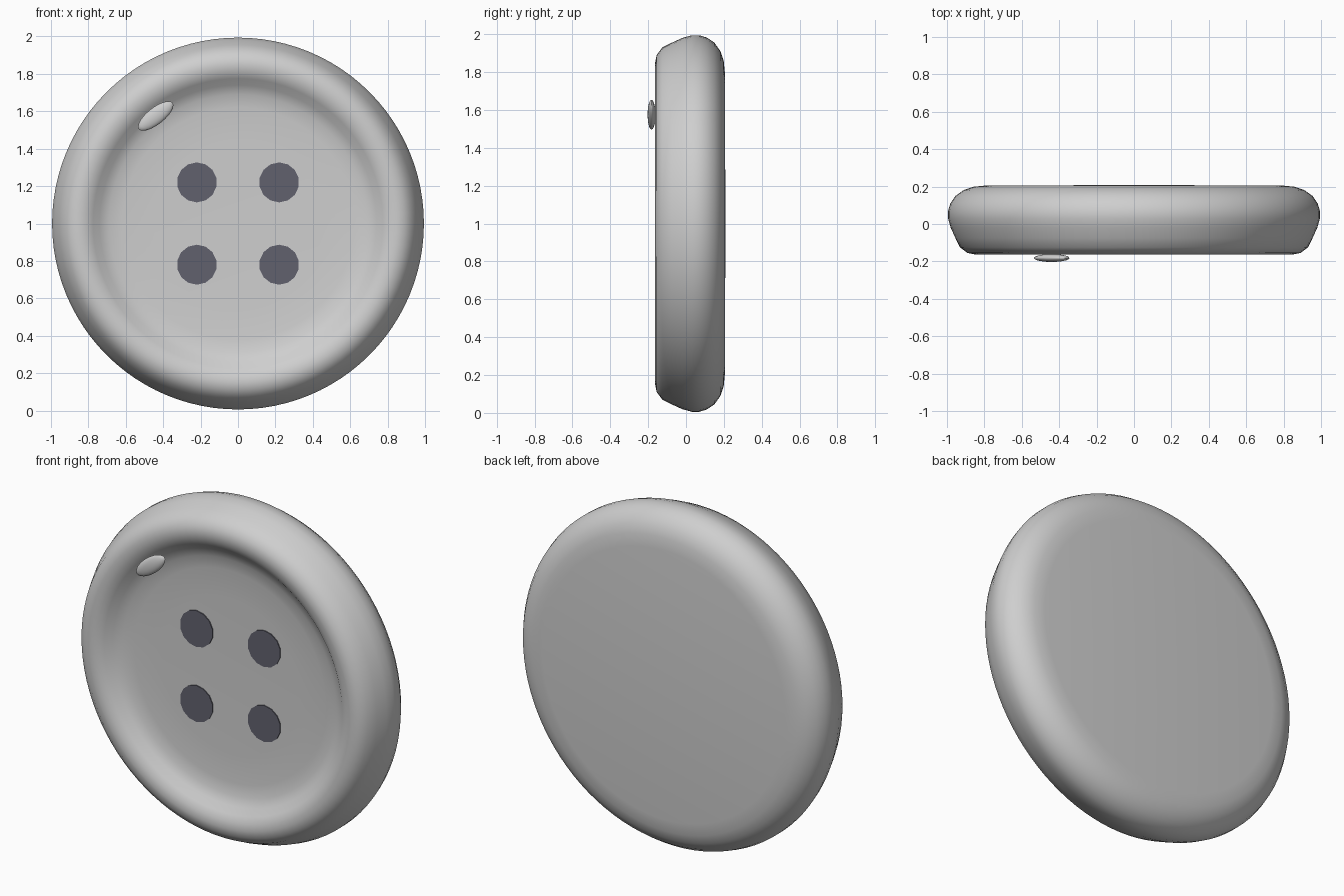
import bpy, bmesh, math
from mathutils import Matrix, Vector

cube = bpy.data.objects.get("Cube")
if cube:
    bpy.data.objects.remove(cube, do_unlink=True)

CENTRE = Vector((0, 0, 1))


def material(name, colour):
    mat = bpy.data.materials.new(name)
    mat.use_nodes = True
    mat.diffuse_color = (*colour, 1)
    mat.node_tree.nodes["Principled BSDF"].inputs["Base Color"].default_value = (*colour, 1)
    return mat


def finish(bm, name, mat, angle):
    bmesh.ops.recalc_face_normals(bm, faces=bm.faces)
    mesh = bpy.data.meshes.new(name)
    bm.to_mesh(mesh)
    bm.free()
    mesh.materials.append(mat)
    obj = bpy.data.objects.new(name, mesh)
    bpy.context.collection.objects.link(obj)
    bpy.ops.object.select_all(action="DESELECT")
    obj.select_set(True)
    bpy.context.view_layer.objects.active = obj
    bpy.ops.object.shade_smooth_by_angle(angle=math.radians(angle))
    return obj


grey = material("light grey", (0.62, 0.62, 0.62))
dark = material("dark slate", (0.12, 0.12, 0.155))

# Button body: (radius, depth) profile from dished floor, over the rim, to the back
profile = [(0, -.067), (.45, -.067), (.62, -.073), (.69, -.082), (.74, -.105),
           (.775, -.137), (.81, -.156), (.85, -.163), (.89, -.155), (.93, -.125),
           (.955, -.075), (.98, -.02), (.994, .03), (.994, .07), (.982, .11),
           (.955, .15), (.91, .182), (.86, .199), (.79, .206), (0, .208)]
bm = bmesh.new()
verts = [bm.verts.new((r, y, 1)) for r, y in profile]
edges = [bm.edges.new(pair) for pair in zip(verts, verts[1:])]
bmesh.ops.spin(bm, geom=verts + edges, cent=CENTRE, axis=(0, 1, 0),
               angle=math.tau, steps=96)
bmesh.ops.remove_doubles(bm, verts=bm.verts, dist=1e-4)
finish(bm, "button_body", grey, 60)

# Four thread holes as thin dark discs on the floor
for side, x in (("right", -.22), ("left", .22)):
    for level, z in (("lower", -.22), ("upper", .22)):
        bm = bmesh.new()
        place = Matrix.Translation(CENTRE + Vector((x, -.0685, z))) @ Matrix.Rotation(math.pi / 2, 4, "X")
        bmesh.ops.create_cone(bm, cap_ends=True, segments=14, radius1=.107,
                              radius2=.107, depth=.008, matrix=place)
        finish(bm, f"thread_hole_{level}_{side}", dark, 30)

# Small raised highlight bead in front of the rim
bm = bmesh.new()
place = (Matrix.Translation((-.44, -.182, 1.575)) @ Matrix.Rotation(math.radians(-38), 4, "Y")
         @ Matrix.Diagonal((.115, .021, .045, 1)))
bmesh.ops.create_uvsphere(bm, u_segments=20, v_segments=12, radius=1, matrix=place)
finish(bm, "highlight_bead", grey, 60)
